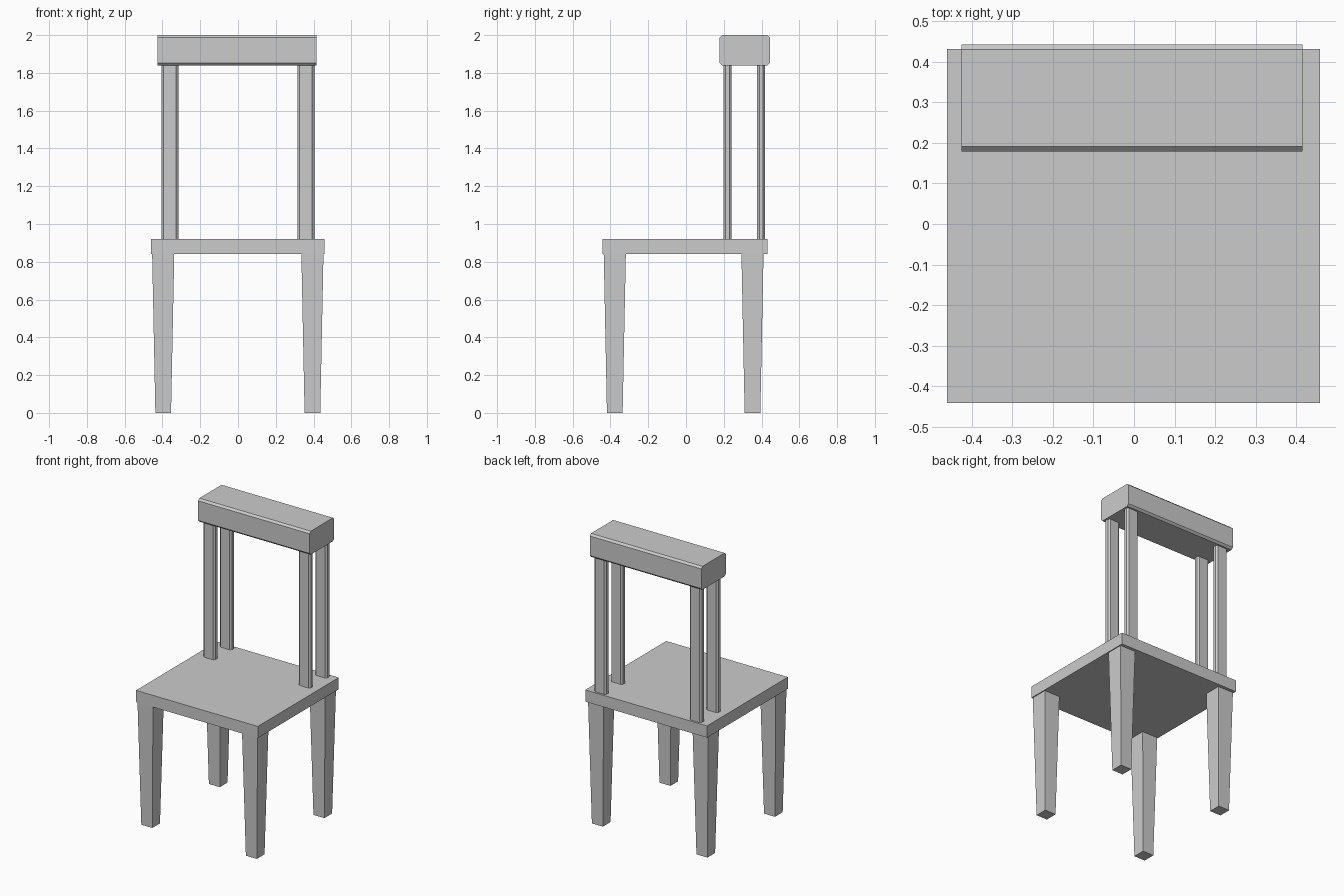
import bpy, bmesh

if "Cube" in bpy.data.objects:
    bpy.data.objects.remove(bpy.data.objects["Cube"])


def block(name, center, bottom, top, z0, z1, bevel_axis=None, bevel=0.0):
    """Box between z0 and z1 with separate bottom and top sizes; optionally chamfers edges along one axis."""
    bm = bmesh.new()
    bmesh.ops.create_cube(bm, size=1)
    for v in bm.verts:
        size, z = (top, z1) if v.co.z > 0 else (bottom, z0)
        v.co = (center[0] + v.co.x * size[0], center[1] + v.co.y * size[1], z)
    if bevel_axis is not None:
        edges = []
        for e in bm.edges:
            d = (e.verts[0].co - e.verts[1].co).normalized()
            if abs(d[bevel_axis]) > 0.99:
                edges.append(e)
        bmesh.ops.bevel(bm, geom=edges, offset=bevel, segments=1,
                        affect='EDGES', profile=0.5)
    bmesh.ops.recalc_face_normals(bm, faces=bm.faces)
    mesh = bpy.data.meshes.new(name)
    bm.to_mesh(mesh)
    bm.free()
    obj = bpy.data.objects.new(name, mesh)
    bpy.context.collection.objects.link(obj)
    return obj


# Seat slab
block("seat", (-0.001, -0.005), (0.92, 0.873), (0.92, 0.873), 0.84, 0.92)

for side, s in (("left", -1), ("right", 1)):
    # Tapered legs
    for row, y in (("front", -0.377), ("back", 0.352)):
        block(f"{row}_{side}_leg", (s * 0.395 - 0.001, y),
              (0.083, 0.083), (0.117, 0.117), 0, 0.84)
    # Paired flat back posts with chamfered upright edges
    for row, y in (("front", 0.219), ("rear", 0.398)):
        block(f"{row}_{side}_back_post", (s * 0.36 - 0.001, y),
              (0.09, 0.042), (0.09, 0.042), 0.92, 1.84, 2, 0.011)

# Thick top rail with chamfered long edges
block("top_rail", (-0.005, 0.311), (0.842, 0.265), (0.842, 0.265),
      1.84, 2.0, 0, 0.013)
